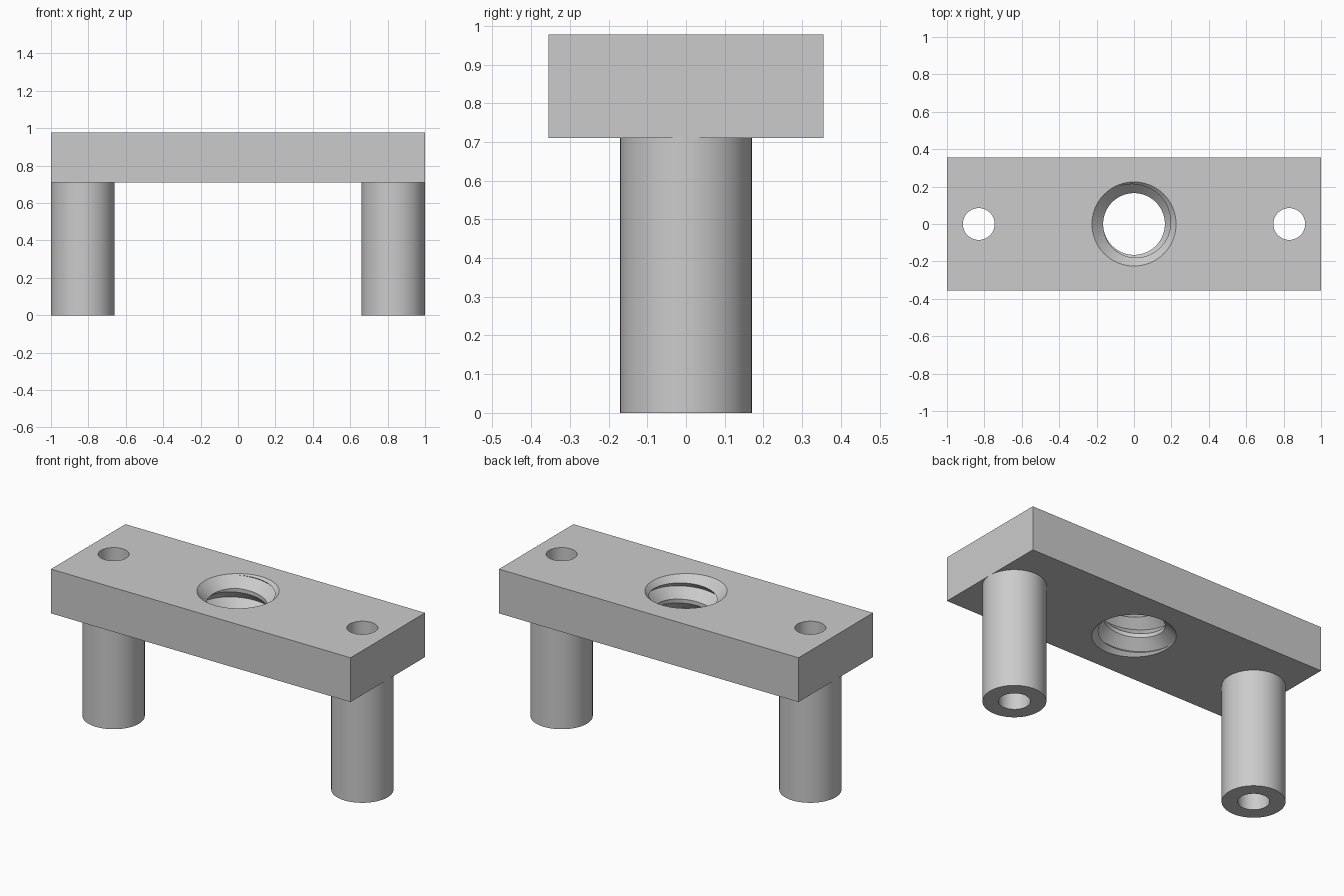
import bpy
import bmesh
from math import cos, sin, pi, radians

cube = bpy.data.objects.get("Cube")
if cube:
    bpy.data.objects.remove(cube, do_unlink=True)

SEG = 72
TOP, UNDER = 0.977, 0.71
LEG_X, LEG_R, HOLE_R = 0.83, 0.17, 0.085
BORE_R, RIM_R, ROOT_R = 0.165, 0.225, 0.22
PITCH = (TOP - UNDER) / 2

grey = bpy.data.materials.new("light grey")
grey.use_nodes = True
grey.diffuse_color = (0.6, 0.6, 0.6, 1)
grey.node_tree.nodes["Principled BSDF"].inputs["Base Color"].default_value = (0.6, 0.6, 0.6, 1)


def make_object(name, bm):
    bmesh.ops.recalc_face_normals(bm, faces=bm.faces)
    mesh = bpy.data.meshes.new(name)
    bm.to_mesh(mesh)
    bm.free()
    mesh.materials.append(grey)
    obj = bpy.data.objects.new(name, mesh)
    bpy.context.collection.objects.link(obj)
    return obj


def sweep(name, profile, steps, x=0, start=0, rise=0, closed=False):
    """Turn an (r, z) profile about a vertical axis, climbing if rise is set."""
    bm = bmesh.new()
    full_turn = rise == 0
    rings = []
    for i in range(steps if full_turn else steps + 1):
        a = start + 2 * pi * i / SEG
        rings.append([bm.verts.new((x + r * cos(a), r * sin(a), z + rise * i / SEG))
                      for r, z in profile])
    pairs = list(zip(rings, rings[1:]))
    if full_turn:
        pairs.append((rings[-1], rings[0]))
    n = len(profile)
    for a, b in pairs:
        for j in range(n if closed else n - 1):
            k = (j + 1) % n
            bm.faces.new((a[j], a[k], b[k], b[j]))
    # Cap the ends
    if not full_turn:
        bm.faces.new(rings[0])
        bm.faces.new(rings[-1])
    elif not closed:
        bm.faces.new([ring[0] for ring in rings])
        bm.faces.new([ring[-1] for ring in rings])
    return make_object(name, bm)


def shade(obj):
    bpy.ops.object.select_all(action="DESELECT")
    obj.select_set(True)
    bpy.context.view_layer.objects.active = obj
    bpy.ops.object.shade_smooth_by_angle(angle=radians(30))


# Crossbar plate
bm = bmesh.new()
bmesh.ops.create_cube(bm, size=1)
bmesh.ops.scale(bm, vec=(2, 0.71, TOP - UNDER), verts=bm.verts)
bmesh.ops.translate(bm, vec=(0, 0, (TOP + UNDER) / 2), verts=bm.verts)
plate = make_object("plate", bm)

# Cutters: countersunk bore, helical groove, two bolt holes
depth = RIM_R - BORE_R
over = 0.02
bore = sweep("bore_cutter", [
    (RIM_R + over, UNDER - over), (BORE_R, UNDER + depth),
    (BORE_R, TOP - depth), (RIM_R + over, TOP + over)], SEG)
inner = 0.158
half = ROOT_R - inner
groove = sweep("thread_cutter", [
    (inner, -half), (ROOT_R, 0), (inner, half)],
    SEG * 4, start=pi / 2, rise=PITCH, closed=True)
groove.location.z = 0.957 - PITCH * 3
cutters = [bore, groove]
for side, x in (("left", LEG_X), ("right", -LEG_X)):
    cutters.append(sweep(side + "_hole_cutter", [
        (HOLE_R, UNDER - 0.1), (HOLE_R, TOP + 0.1)], SEG, x=x))

bpy.context.view_layer.objects.active = plate
for cutter in cutters:
    cutter.hide_render = True
    mod = plate.modifiers.new(cutter.name, "BOOLEAN")
    mod.operation = "DIFFERENCE"
    mod.solver = "EXACT"
    mod.object = cutter
    bpy.ops.object.modifier_apply(modifier=mod.name)
for cutter in cutters:
    bpy.data.objects.remove(cutter, do_unlink=True)
shade(plate)

# Hollow legs
for side, x in (("left", LEG_X), ("right", -LEG_X)):
    leg = sweep(side + "_leg", [
        (LEG_R, 0), (LEG_R, UNDER), (HOLE_R, UNDER), (HOLE_R, 0)],
        SEG, x=x, closed=True)
    shade(leg)
